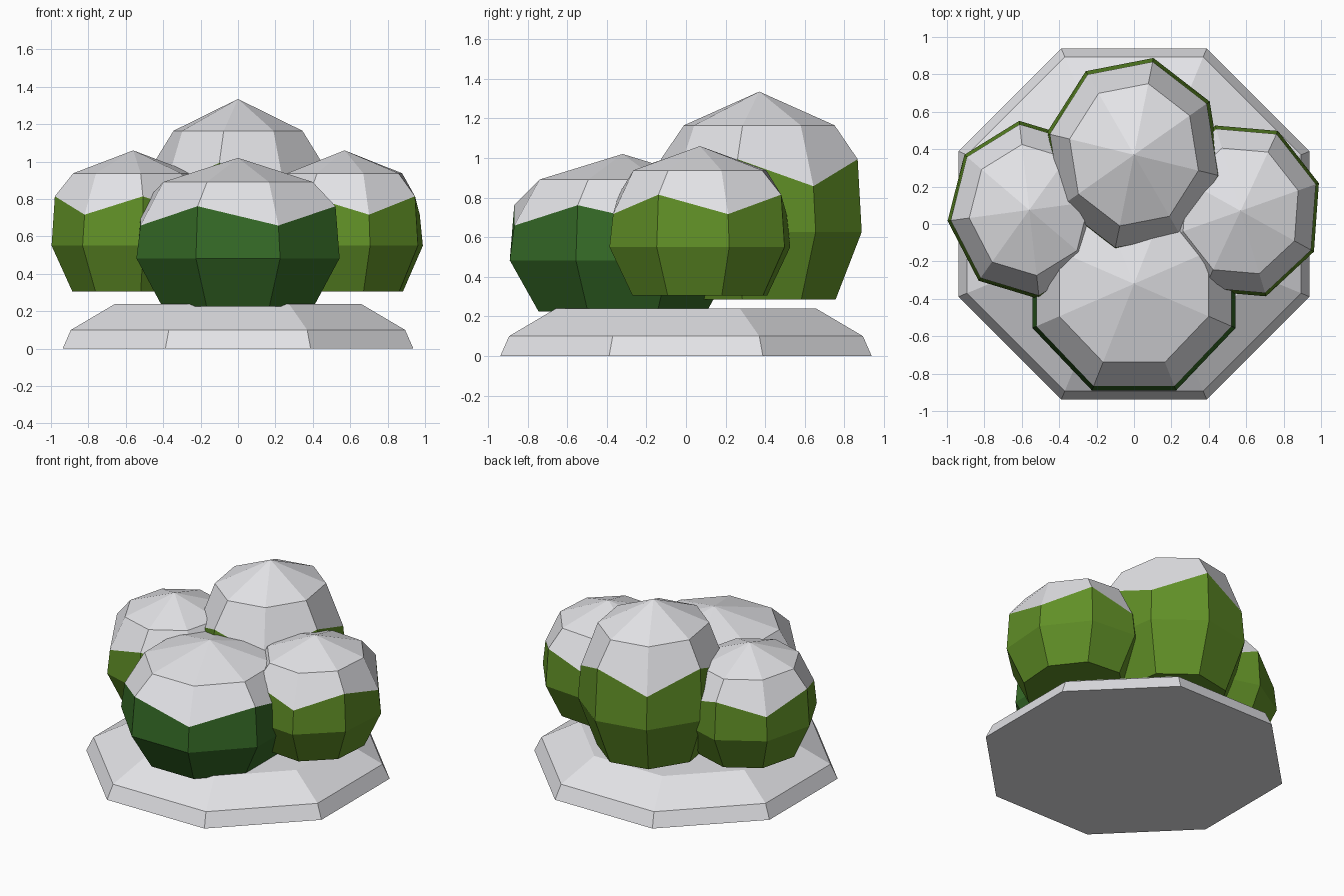
import bpy, bmesh
from math import sin, cos, radians

cube = bpy.data.objects.get("Cube")
if cube:
    bpy.data.objects.remove(cube)


def material(name, color):
    mat = bpy.data.materials.new(name)
    mat.use_nodes = True
    mat.diffuse_color = (*color, 1)
    bsdf = next(n for n in mat.node_tree.nodes if n.type == "BSDF_PRINCIPLED")
    bsdf.inputs["Base Color"].default_value = (*color, 1)
    bsdf.inputs["Roughness"].default_value = 0.9
    return mat


snow = material("snow white", (0.8, 0.8, 0.83))
leaf = material("leaf green", (0.12, 0.28, 0.02))
dark_leaf = material("dark leaf green", (0.036, 0.145, 0.02))


def lathe(name, center, rx, ry, turn, rings, mats, apex=None, snow_from=0):
    """Eight-sided stack of rings; each ring is (radius, low height, high height)
    and its corners alternate between the two heights."""
    bm = bmesh.new()
    rows = []
    for radius, low, high in rings:
        row = []
        for k in range(8):
            a = radians(turn + 45 * k)
            row.append(bm.verts.new((center[0] + rx * radius * cos(a),
                                     center[1] + ry * radius * sin(a),
                                     high if k % 2 else low)))
        rows.append(row)
    bm.faces.new(rows[0][::-1])
    for i, (lower, upper) in enumerate(zip(rows, rows[1:])):
        for k in range(8):
            n = (k + 1) % 8
            face = bm.faces.new((lower[k], lower[n], upper[n], upper[k]))
            face.material_index = int(i >= snow_from and len(mats) > 1)
    if apex is None:
        bm.faces.new(rows[-1])
    else:
        tip = bm.verts.new((center[0], center[1], apex))
        for k in range(8):
            face = bm.faces.new((rows[-1][k], rows[-1][(k + 1) % 8], tip))
            face.material_index = len(mats) - 1
    bmesh.ops.recalc_face_normals(bm, faces=bm.faces[:])
    mesh = bpy.data.meshes.new(name)
    bm.to_mesh(mesh)
    bm.free()
    for mat in mats:
        mesh.materials.append(mat)
    obj = bpy.data.objects.new(name, mesh)
    bpy.context.collection.objects.link(obj)
    return obj


def bush(name, center, rx, ry, turn, bottom, top, green):
    # foliage below the zigzag snow line, snow cap above it
    def z(t):
        return bottom + t * (top - bottom)
    rings = [(0.745, bottom, bottom),
             (1.0, z(0.325), z(0.325)),
             (0.96, z(0.545), z(0.675)),
             (0.735, z(0.838), z(0.838))]
    return lathe(name, center, rx, ry, turn, rings, [green, snow], top, 2)


# Snowy ground slab
lathe("snow_mound", (0, 0), 1.015, 1.015, 22.5,
      [(1, 0, 0), (0.953, 0.1, 0.1), (0.7, 0.24, 0.24)], [snow])

# Four snow-capped bushes
bush("front_bush", (0, -0.32), 0.588, 0.617, 22.5, 0.225, 1.02, dark_leaf)
bush("left_bush", (0.57, 0.07), 0.44, 0.48, 18, 0.305, 1.06, leaf)
bush("right_bush", (-0.56, 0.075), 0.44, 0.48, -38, 0.305, 1.06, leaf)
bush("back_bush", (0, 0.37), 0.48, 0.53, 32.5, 0.285, 1.335, leaf)
